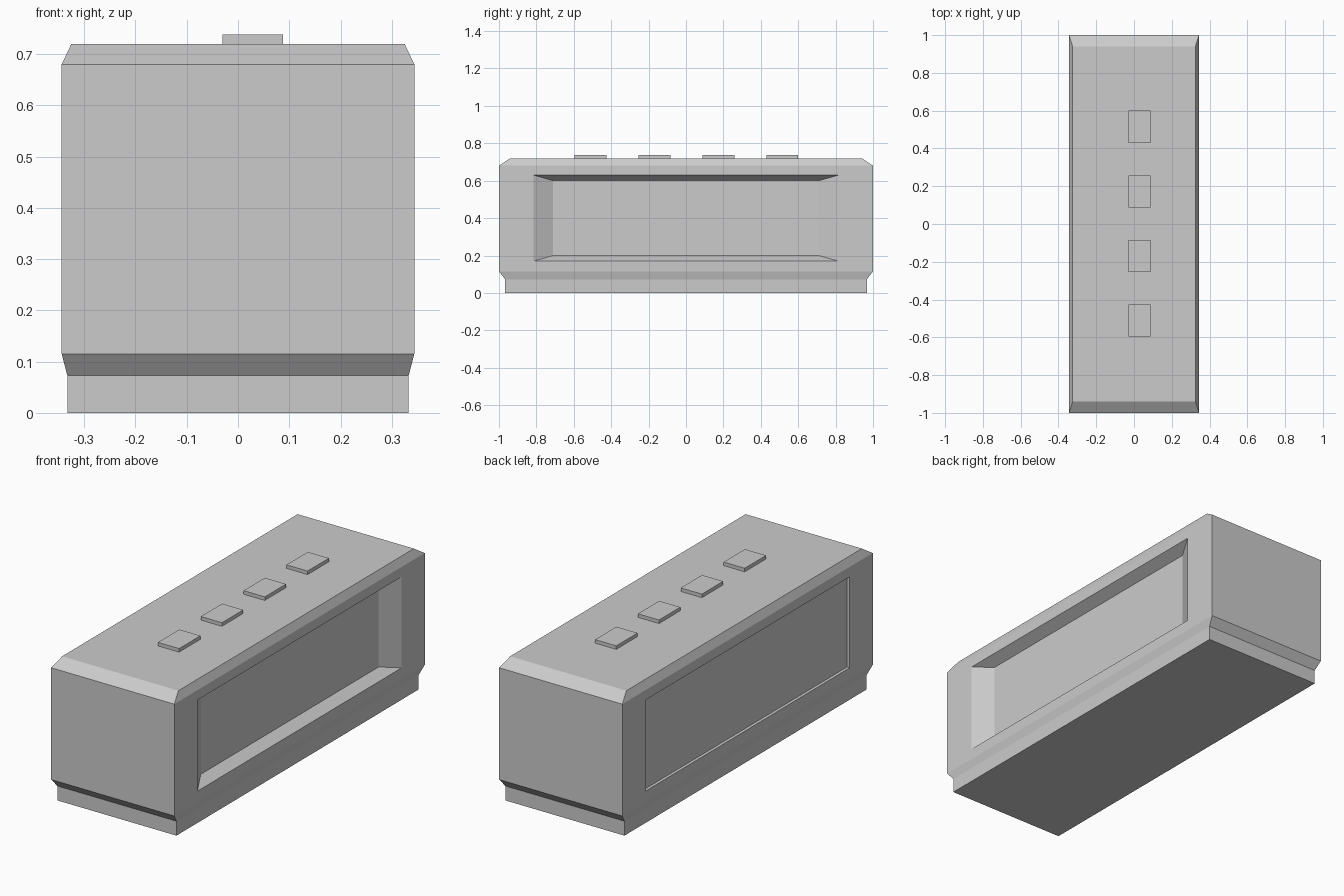
import bpy, bmesh

if "Cube" in bpy.data.objects:
    bpy.data.objects.remove(bpy.data.objects["Cube"])

grey = bpy.data.materials.new("light_grey")
grey.diffuse_color = (0.6, 0.6, 0.6, 1)
grey.use_nodes = True
grey.node_tree.nodes["Principled BSDF"].inputs["Base Color"].default_value = grey.diffuse_color


def finish(bm, name):
    bmesh.ops.recalc_face_normals(bm, faces=bm.faces[:])
    mesh = bpy.data.meshes.new(name)
    bm.to_mesh(mesh)
    bm.free()
    mesh.materials.append(grey)
    obj = bpy.data.objects.new(name, mesh)
    bpy.context.collection.objects.link(obj)


def bridge(bm, a, b, skip=()):
    for i in range(4):
        if i not in skip:
            j = (i + 1) % 4
            bm.faces.new((a[i], a[j], b[j], b[i]))


# Body: stacked rectangles (half x, half y, z) with bevelled top and stepped foot
bm = bmesh.new()
levels = [(0.333, 0.967, 0), (0.333, 0.967, 0.073), (0.344, 1, 0.115),
          (0.344, 1, 0.68), (0.325, 0.94, 0.72)]
rings = [[bm.verts.new((sx * x, sy * y, z))
          for sx, sy in ((-1, -1), (1, -1), (1, 1), (-1, 1))] for x, y, z in levels]
bm.faces.new(rings[0])
bm.faces.new(rings[-1])
for k in range(4):
    bridge(bm, rings[k], rings[k + 1], skip=(1, 3) if k == 2 else ())


# Side panels: deep sloped recess on the right, shallow straight one on the left
def side_panel(side, depth, inner_y, inner_z):
    def rect(x, hy, z0, z1):
        return [bm.verts.new((side * x, y, z))
                for y, z in ((-hy, z0), (hy, z0), (hy, z1), (-hy, z1))]
    a, b = (1, 2) if side > 0 else (0, 3)
    border = [rings[2][a], rings[2][b], rings[3][b], rings[3][a]]
    outer = rect(0.344, 0.815, 0.17, 0.63)
    inner = rect(0.344 - depth, inner_y, *inner_z)
    bridge(bm, border, outer)
    bridge(bm, outer, inner)
    bm.faces.new(inner)


side_panel(1, 0.055, 0.71, (0.20, 0.60))
side_panel(-1, 0.015, 0.815, (0.17, 0.63))
finish(bm, "speaker_body")

# Four buttons along the top
for n, y in enumerate((-0.511, -0.169, 0.173, 0.515)):
    bm = bmesh.new()
    bmesh.ops.create_cube(bm, size=1)
    bmesh.ops.scale(bm, vec=(0.118, 0.17, 0.028), verts=bm.verts)
    bmesh.ops.translate(bm, vec=(0.029, y, 0.724), verts=bm.verts)
    finish(bm, f"top_button_{n + 1}")
